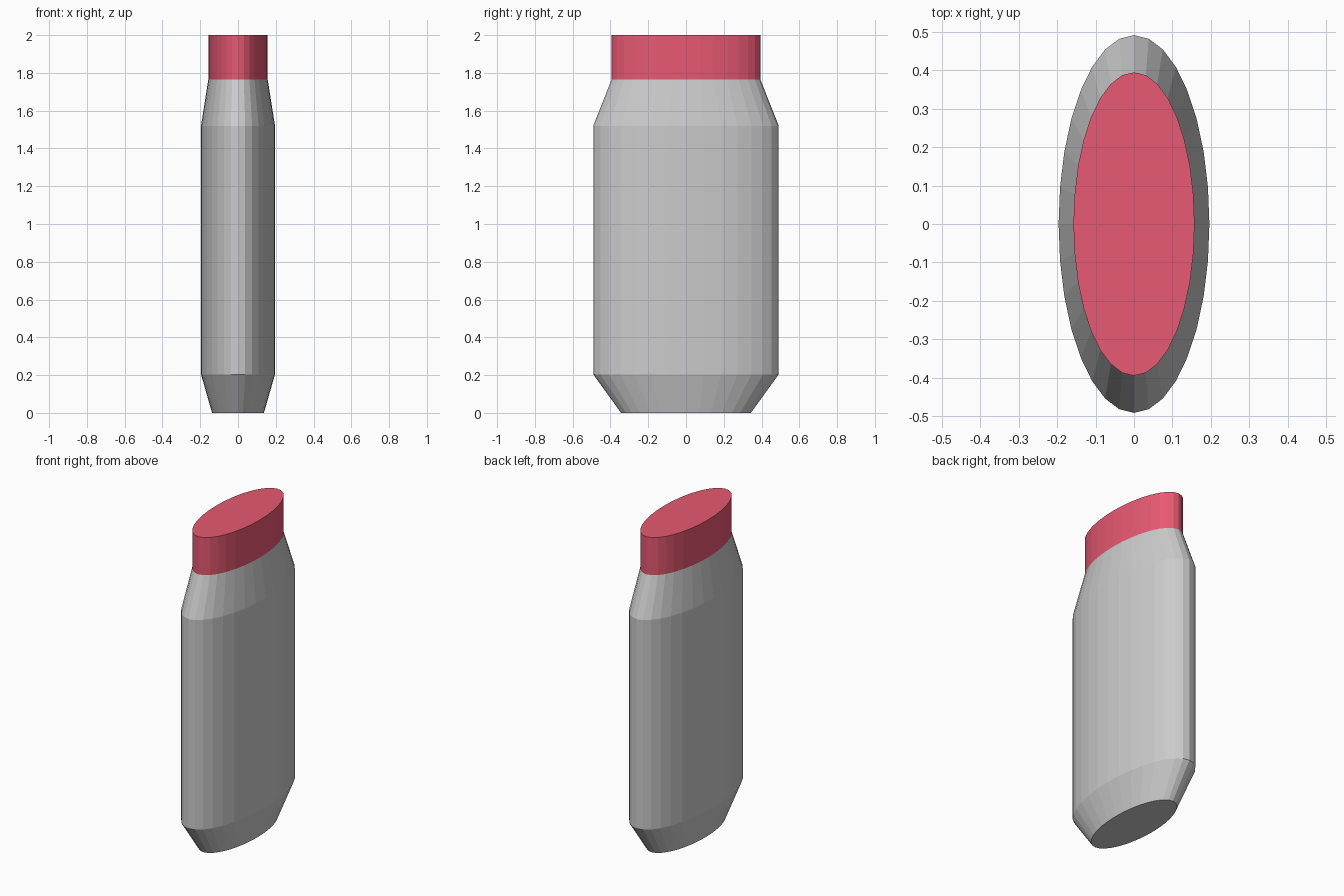
import bpy, bmesh
from math import sin, cos, tau

if "Cube" in bpy.data.objects:
    bpy.data.objects.remove(bpy.data.objects["Cube"])

SEGMENTS = 32
RX, RY = 0.196, 0.491      # half widths of the oval body


def oval_loft(name, profile, color=None):
    """Closed flat-shaded solid from (z, scale) oval rings."""
    bm = bmesh.new()
    rings = []
    for z, s in profile:
        rings.append([bm.verts.new((RX * s * cos(tau * i / SEGMENTS),
                                    RY * s * sin(tau * i / SEGMENTS), z))
                      for i in range(SEGMENTS)])
    for low, high in zip(rings, rings[1:]):
        for i in range(SEGMENTS):
            j = (i + 1) % SEGMENTS
            bm.faces.new((low[i], low[j], high[j], high[i]))
    bm.faces.new(rings[0][::-1])
    bm.faces.new(rings[-1])
    mesh = bpy.data.meshes.new(name)
    bm.to_mesh(mesh)
    bm.free()
    obj = bpy.data.objects.new(name, mesh)
    bpy.context.collection.objects.link(obj)
    if color:
        mat = bpy.data.materials.new(name + "_material")
        mat.diffuse_color = color
        mat.use_nodes = True
        mat.node_tree.nodes["Principled BSDF"].inputs["Base Color"].default_value = mat.diffuse_color
        mesh.materials.append(mat)
    return obj


# Grey body with tapered base and shoulder
oval_loft("bottle_body", [(0, 0.7), (0.204, 1), (1.52, 1), (1.764, 0.803)])

# Red straight-sided cap
oval_loft("bottle_cap", [(1.764, 0.803), (2, 0.803)], (0.8, 0.1, 0.17, 1))
